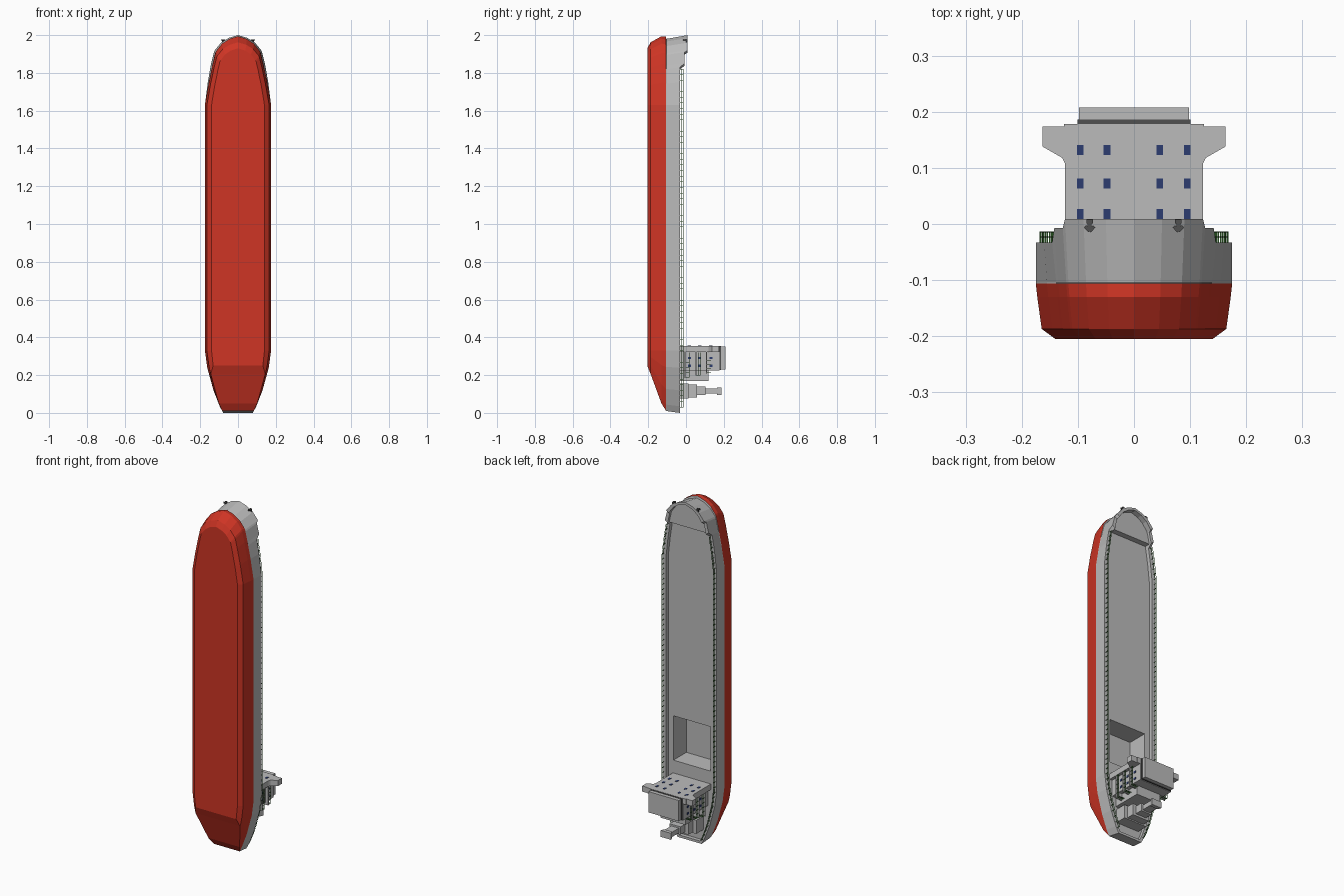
import bpy, bmesh
from mathutils import Vector, Matrix

if "Cube" in bpy.data.objects:
    bpy.data.objects.remove(bpy.data.objects["Cube"])


def material(name, rgb):
    m = bpy.data.materials.new(name)
    m.diffuse_color = (*rgb, 1)
    m.use_nodes = True
    m.node_tree.nodes["Principled BSDF"].inputs["Base Color"].default_value = m.diffuse_color
    return m


GREY = material("light grey paint", (0.50, 0.50, 0.50))
RED = material("red hull paint", (0.62, 0.035, 0.018))
NAVY = material("navy glass", (0.025, 0.045, 0.16))
GREEN = material("green railing", (0.04, 0.17, 0.03))
DARK = material("dark grey metal", (0.08, 0.08, 0.08))


def finish(name, bm, *mats):
    bmesh.ops.recalc_face_normals(bm, faces=bm.faces)
    me = bpy.data.meshes.new(name)
    bm.to_mesh(me)
    bm.free()
    for m in mats:
        me.materials.append(m)
    ob = bpy.data.objects.new(name, me)
    bpy.context.collection.objects.link(ob)
    return ob


def add_box(bm, x0, x1, y0, y1, z0, z1):
    mat = Matrix.Translation(((x0 + x1) / 2, (y0 + y1) / 2, (z0 + z1) / 2)) @ \
        Matrix.Diagonal((abs(x1 - x0), abs(y1 - y0), abs(z1 - z0), 1))
    bmesh.ops.create_cube(bm, size=1, matrix=mat)


def boxes(name, mat, *specs):
    bm = bmesh.new()
    for s in specs:
        add_box(bm, *s)
    return finish(name, bm, mat)


def beam(bm, p, q, t):
    p, q = Vector(p), Vector(q)
    d = q - p
    rot = d.to_track_quat('Z', 'Y').to_matrix().to_4x4()
    bmesh.ops.create_cube(bm, size=1, matrix=Matrix.Translation((p + q) / 2) @ rot
                          @ Matrix.Diagonal((t, t, d.length, 1)))


def add_prism(bm, pts, axis, a, b):
    """Extrude a 2D outline along y (pts are x,z) or z (pts are x,y)."""
    f = (lambda u, v, h: (u, h, v)) if axis == 'y' else (lambda u, v, h: (u, v, h))
    lo = [bm.verts.new(f(u, v, a)) for u, v in pts]
    hi = [bm.verts.new(f(u, v, b)) for u, v in pts]
    bm.faces.new(lo)
    bm.faces.new(hi)
    for i in range(len(pts)):
        j = (i + 1) % len(pts)
        bm.faces.new((lo[i], lo[j], hi[j], hi[i]))


# Half outline of the hull seen from the deck: (z, half width)
OUT = [(0, .078), (.035, .097), (.12, .13), (.24, .163), (.33, .175), (1.63, .175),
       (1.75, .160), (1.83, .146), (1.85, .142), (1.91, .127), (1.92, .123),
       (1.96, .090), (1.985, .050), (2.0, 0)]


def width(z):
    for (z0, w0), (z1, w1) in zip(OUT, OUT[1:]):
        if z <= z1:
            return w0 + (w1 - w0) * (z - z0) / (z1 - z0)
    return 0


def full(half):
    return half + [(-x, y, z) for x, y, z in reversed(half[:-1])]


def level(y, zmin, zmax, s, bow=.95):
    pts = []
    for z, w in OUT:
        if z < .33:
            z = .33 - (.33 - z) * (.33 - zmin) / .33
            w = width(z)
        elif z > 1.63:
            w *= 1 - (1 - bow) * min(1, (z - 1.63) / .2)
            z = 1.63 + (z - 1.63) * (zmax - 1.63) / .37
        pts.append((w * s, y, z))
    return full(pts)


def rim_y(z):
    return -.033 if z < 1.84 else (-.007 if z < 1.915 else .009)


def inset(w, z):
    return w * .875, 1 + (z - 1) * .986


# Hull: stacked outlines from keel to rim, then down to the deck
top = full([(w, rim_y(z), z) for z, w in OUT])
rim = full([(inset(w, z)[0], rim_y(z), inset(w, z)[1]) for z, w in OUT])
deck = [(x, -.055, z) for x, y, z in rim]
loops = [level(-.205, .25, 1.93, .80), level(-.187, .205, 1.962, .94),
         level(-.13, .05, 1.994, .985), level(-.106, .012, 1.992, 1),
         level(-.104, .010, 1.980, 1), top, rim, deck]
bm = bmesh.new()
rings = [[bm.verts.new(p) for p in lp] for lp in loops]
n = len(top)
for k, (a, b) in enumerate(zip(rings, rings[1:])):
    for i in range(n):
        j = (i + 1) % n
        bm.faces.new((a[i], a[j], b[j], b[i])).material_index = 1 if k < 3 else 0
bm.faces.new(rings[0]).material_index = 1
bm.faces.new(rings[-1])
hull = finish("hull", bm, GREY, RED)

# Open hold cut into the deck
bm = bmesh.new()
add_box(bm, -.12, .12, -.175, .02, .43, .69)
cutter = finish("hold_cutter", bm, GREY, RED)
cutter.hide_render = True
mod = hull.modifiers.new("hold", 'BOOLEAN')
mod.operation = 'DIFFERENCE'
mod.solver = 'EXACT'
mod.object = cutter
bpy.context.view_layer.objects.active = hull
bpy.ops.object.modifier_apply(modifier="hold")
bpy.data.objects.remove(cutter)

# Raised forecastle deck inside the bow bulwark
half = [inset(w, z) for z, w in OUT if z > 1.84]
bm = bmesh.new()
add_prism(bm, half + [(-w, z) for w, z in reversed(half[:-1])], 'y', -.056, -.022)
finish("forecastle_deck", bm, GREY)

# Bow anchors
bm = bmesh.new()
for s in (-1, 1):
    x, z = s * .079, 1.974
    beam(bm, (x, -.012, z), (x, .007, z), .007)
    beam(bm, (x - .008, -.004, z), (x, -.013, z), .006)
    beam(bm, (x + .008, -.004, z), (x, -.013, z), .006)
    add_box(bm, x - .006, x + .006, .001, .008, z - .012, z + .004)
finish("anchors", bm, DARK)

# Deck railing following the hull rim
bm = bmesh.new()
for s in (-1, 1):
    zs = [.03 + i * (1.79 / 60) for i in range(61)]
    pts = [(s * (width(z) - .008), z) for z in zs]
    for x, z in pts:
        beam(bm, (x, -.036, z), (x, -.013, z), .0022)
    for (x0, z0), (x1, z1) in zip(pts, pts[1:]):
        for y in (-.023, -.014):
            beam(bm, (x0, y, z0), (x1, y, z1), .0018)
finish("deck_railing", bm, GREEN)

# Front slab of the deckhouse with the bridge wings
right = [(.123, -.056), (.123, .108), (.128, .118), (.163, .138), (.163, .174),
         (.125, .174), (.125, .178)]
bm = bmesh.new()
add_prism(bm, right + [(-x, y) for x, y in reversed(right)], 'z', .322, .355)
finish("bridge_front", bm, GREY)

# Deckhouse blocks and roof
boxes("deckhouse", GREY, (-.105, .105, -.056, .178, .225, .325),
      (-.08, .08, -.056, .12, .17, .23))
boxes("roof_band", DARK, (-.101, .101, .177, .186, .228, .354))
boxes("roof_house", GREY, (-.098, .098, .185, .208, .23, .352))

# Balcony decks with railings
LEVELS = (-.002, .055, .112)
boxes("balcony_decks", GREY, *[(-.122, .122, y - .006, y, .185 + .012 * i, .323)
                               for i, y in enumerate(LEVELS)])
bm = bmesh.new()
for i, y in enumerate(LEVELS):
    z0 = .188 + .012 * i
    path = [(-.119, .32), (-.119, z0), (-.083, z0)]
    for s in (-1, 1):
        for (x0, a), (x1, b) in zip(path, path[1:]):
            for h in (.01, .02):
                beam(bm, (s * x0, y + h, a), (s * x1, y + h, b), .0018)
            for k in range(6):
                t = k / 5
                x, z = s * (x0 + (x1 - x0) * t), a + (b - a) * t
                beam(bm, (x, y - .001, z), (x, y + .021, z), .0018)
finish("balcony_railing", bm, GREEN)

# Windows: front face and both sides
specs = []
for y in (.018, .072, .132):
    for x in (-.096, -.048, .046, .095):
        specs.append((x - .006, x + .006, y - .009, y + .009, .353, .357))
    for z in (.25, .29):
        for s in (-1, 1):
            specs.append((s * .103, s * .107, y - .008, y + .008, z - .006, z + .006))
boxes("windows", NAVY, *specs)

# Stepped funnel tower behind the deckhouse
boxes("funnel", GREY, (-.075, .075, -.056, .012, .075, .155),
      (-.055, .055, .01, .057, .082, .150), (-.035, .035, .055, .102, .094, .140),
      (-.025, .025, .10, .17, .102, .130))
bm = bmesh.new()
side = [(.025, .165), (.033, .187)]
add_prism(bm, side + [(-x, y) for x, y in reversed(side)], 'z', .096, .134)
finish("funnel_cap", bm, GREY)
